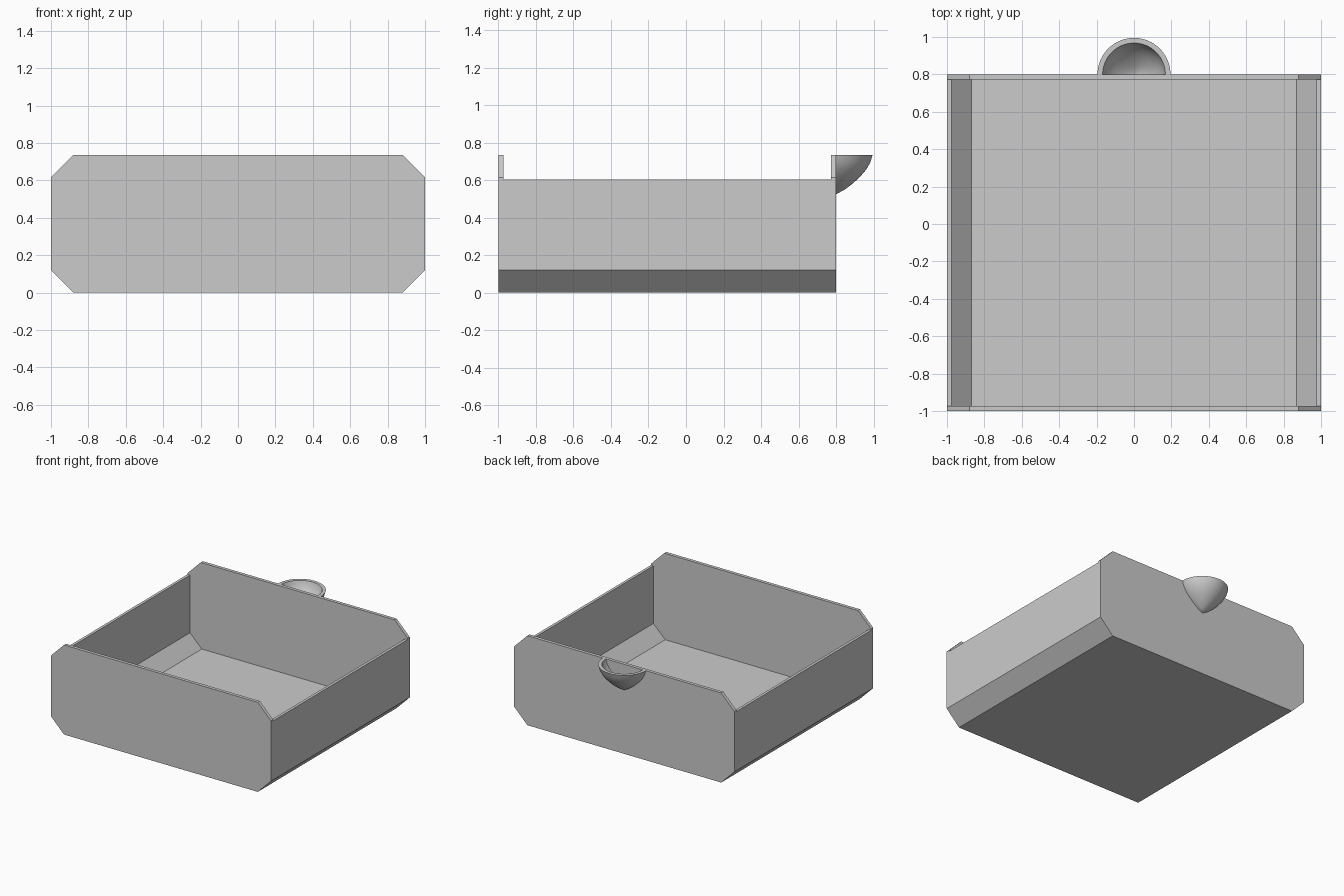
import bpy, bmesh
from math import pi
from mathutils import Vector

default = bpy.data.objects.get("Cube")
if default:
    bpy.data.objects.remove(default, do_unlink=True)

grey = bpy.data.materials.new("plain grey")
grey.use_nodes = True
colour = (0.6, 0.6, 0.6, 1)
grey.diffuse_color = colour
grey.node_tree.nodes["Principled BSDF"].inputs["Base Color"].default_value = colour

FRONT, BACK, TOP, SIDE_TOP = -1.0, 0.8, 0.735, 0.605
CUT, WALL = 0.12, 0.027


def finish(name, bm):
    bmesh.ops.recalc_face_normals(bm, faces=bm.faces)
    mesh = bpy.data.meshes.new(name)
    bm.to_mesh(mesh)
    bm.free()
    obj = bpy.data.objects.new(name, mesh)
    bpy.context.collection.objects.link(obj)
    mesh.materials.append(grey)
    return obj


def prism(name, outline, y0, y1):
    """Extrude an x-z outline from y0 to y1."""
    bm = bmesh.new()
    face = bm.faces.new([bm.verts.new((x, y0, z)) for x, z in outline])
    ext = bmesh.ops.extrude_face_region(bm, geom=[face])
    moved = [v for v in ext["geom"] if isinstance(v, bmesh.types.BMVert)]
    bmesh.ops.translate(bm, verts=moved, vec=(0, y1 - y0, 0))
    return finish(name, bm)


def mirrored(half):
    return half + [(-x, z) for x, z in reversed(half)]


# End panels with cut corners
panel = mirrored([(1 - CUT, 0), (1, CUT), (1, TOP - CUT), (1 - CUT, TOP)])
prism("front_panel", panel, FRONT, FRONT + WALL)
prism("back_panel", panel, BACK - WALL, BACK)

# Floor, sloped lower edges and side walls in one open section
outer = [(1, SIDE_TOP), (1, CUT), (1 - CUT, 0)]
inner = [(0.87, WALL), (0.977, 0.132), (0.977, SIDE_TOP)]
section = mirrored(outer)
section += [(-x, z) for x, z in reversed(inner)] + inner
prism("tray_body", section, FRONT + WALL, BACK - WALL)

# Hollow half-bowl handle, turned round a vertical axis on the back panel
bowl = [(0, 0.21), (0.045, 0.186), (0.09, 0.152), (0.13, 0.115), (0.162, 0.077),
        (0.184, 0.038), (0.195, 0)]
scale = 0.86
profile = bowl + [(r * scale, d * scale) for r, d in reversed(bowl)]
bm = bmesh.new()
verts = [bm.verts.new((r, BACK, TOP - d)) for r, d in profile]
edges = [bm.edges.new(pair) for pair in zip(verts, verts[1:])]
bmesh.ops.spin(bm, geom=verts + edges, cent=Vector((0, BACK, 0)),
               axis=(0, 0, 1), angle=pi, steps=32)
bmesh.ops.remove_doubles(bm, verts=bm.verts, dist=0.0005)
handle = finish("bowl_handle", bm)
bpy.ops.object.select_all(action="DESELECT")
handle.select_set(True)
bpy.context.view_layer.objects.active = handle
bpy.ops.object.shade_smooth_by_angle(angle=pi / 6)
